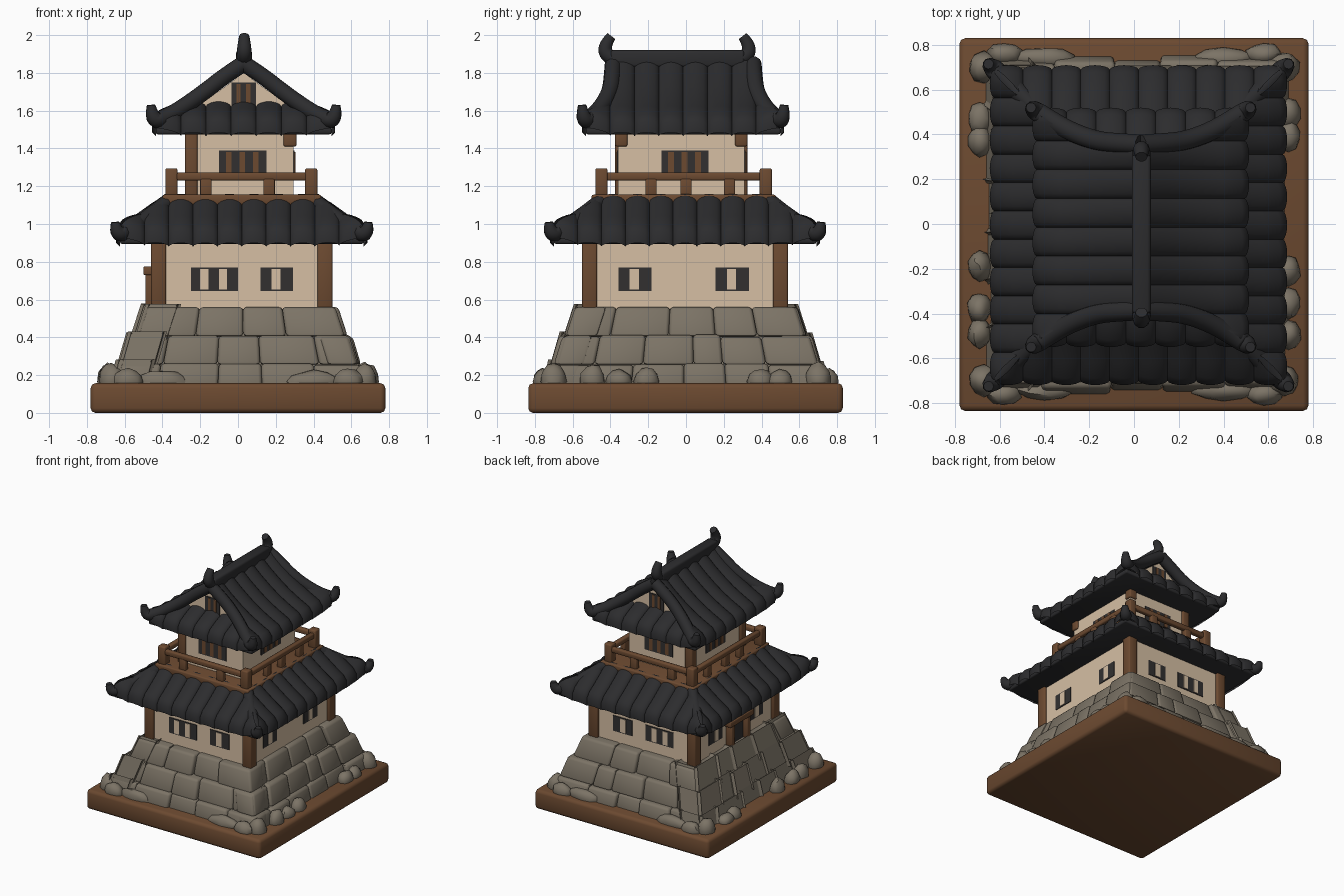
import bpy, bmesh, math, random
from mathutils import Vector, Matrix

random.seed(4)
if "Cube" in bpy.data.objects:
    bpy.data.objects.remove(bpy.data.objects["Cube"])
made = []


def material(name, rgb):
    m = bpy.data.materials.new(name)
    m.use_nodes = True
    m.diffuse_color = (*rgb, 1)
    m.node_tree.nodes["Principled BSDF"].inputs["Base Color"].default_value = (*rgb, 1)
    return m


TILE = material("charcoal tile", (0.025, 0.025, 0.027))
WOOD = material("brown wood", (0.15, 0.068, 0.03))
STONE = material("grey stone", (0.2, 0.172, 0.132))
PLASTER = material("cream plaster", (0.67, 0.52, 0.37))
DARK = material("dark opening", (0.032, 0.03, 0.03))


def finish(name, bm, mat):
    mesh = bpy.data.meshes.new(name)
    bm.to_mesh(mesh)
    bm.free()
    mesh.materials.append(mat)
    ob = bpy.data.objects.new(name, mesh)
    bpy.context.collection.objects.link(ob)
    made.append(ob)
    return ob


def box(name, x, y, z, mat, bevel=0.01):
    bm = bmesh.new()
    bmesh.ops.create_cube(bm, size=1)
    for v in bm.verts:
        v.co = [r[0] if c < 0 else r[1] for r, c in zip((x, y, z), v.co)]
    if bevel:
        bmesh.ops.bevel(bm, geom=bm.edges[:], offset=bevel, segments=2, affect='EDGES', profile=0.5)
    return finish(name, bm, mat)


def tube(name, points, radii, mat=TILE, depth=0.045):
    cu = bpy.data.curves.new(name, 'CURVE')
    cu.dimensions = '3D'
    cu.bevel_depth, cu.bevel_resolution, cu.resolution_u = depth, 3, 5
    cu.use_fill_caps = True
    sp = cu.splines.new('NURBS')
    sp.points.add(len(points) - 1)
    for p, co, r in zip(sp.points, points, radii):
        p.co, p.radius = (*co, 1), r
    sp.order_u, sp.use_endpoint_u = 3, True
    cu.materials.append(mat)
    ob = bpy.data.objects.new(name, cu)
    bpy.context.collection.objects.link(ob)


def interp(pts, x):
    for (a, p), (b, q) in zip(pts, pts[1:]):
        if x <= b and b > a:
            return p + (q - p) * max(0, x - a) / (b - a)
    return pts[-1][1]


def slope(name, centre, angle, dist, half, profile, rolls, limit, bump=0.028):
    """Row of rounded tile rolls following a concave profile of (inset, height)."""
    out = Vector((math.cos(angle), math.sin(angle), 0))
    along = Vector((-out.y, out.x, 0))
    bm = bmesh.new()
    steps = (0, 0.05, 0.17, 0.35, 0.5, 0.65, 0.83, 0.95)
    cols = [(i + t, t) for i in range(rolls) for t in steps] + [(rolls, 0)]
    grid = []
    for pos, t in cols:
        s = half * (2 * pos / rolls - 1)
        lift = 0.04 * abs(s / half) ** 8
        b = bump * math.sqrt(math.sin(math.pi * t))
        line = []
        for inset, z in profile:
            lim = limit(abs(s))
            if inset > lim:
                inset, z = lim, interp(profile[1:], lim)
            co = Vector((*centre, z + lift + b * 0.7)) + out * (dist - inset + b * 0.7) + along * s
            line.append(bm.verts.new(co))
        grid.append(line)
    for a, b in zip(grid, grid[1:]):
        for i in range(len(profile) - 1):
            bm.faces.new((a[i], b[i], b[i + 1], a[i + 1]))
    bmesh.ops.remove_doubles(bm, verts=bm.verts[:], dist=0.0005)
    return finish(name, bm, TILE)


# Ground slab
box("base_slab", (-0.78, 0.78), (-0.835, 0.83), (0, 0.157), WOOD, 0.025)

# Stone foundation: three battered courses of blocks around a core
CX = 0.015
COURSES = [(0.14, 0.265, 0.665, 0.635, 5), (0.255, 0.415, 0.62, 0.575, 5), (0.405, 0.56, 0.55, 0.5, 4)]
for course, (z0, z1, low, high, count) in enumerate(COURSES):
    box("stone_core", (CX - high + 0.03, CX + high - 0.03), (-high - 0.04, high + 0.04), (z0, z1 - 0.01), STONE, 0)
    for side in range(4):
        n = count + side % 2 * -1 + 1
        edges = [-1] + [2 * i / n - 1 + random.uniform(-0.07, 0.07) for i in range(1, n)] + [1]
        turn = Matrix.Rotation(side * math.pi / 2, 3, 'Z')
        d_extra, s_extra = (0, 0.08) if side % 2 == 0 else (0.08, 0)
        for a, b in zip(edges, edges[1:]):
            bm = bmesh.new()
            bmesh.ops.create_cube(bm, size=1)
            push, drop = random.uniform(-0.012, 0.018), random.uniform(0, 0.015)
            for v in bm.verts:
                r = high if v.co.z > 0 else low
                s = (b if v.co.y > 0 else a) * (r + s_extra)
                d = r + d_extra + (push if v.co.x > 0 else -0.16)
                z = z1 - drop * (course < 2) if v.co.z > 0 else z0
                v.co = turn @ Vector((d, s, z)) + Vector((CX, 0, 0))
            bmesh.ops.bevel(bm, geom=bm.edges[:], offset=0.018, segments=2, affect='EDGES', profile=0.5)
            finish("foundation_block", bm, STONE)


# Loose boulders around the foot of the wall
def boulder(x, y, sx, sy, h):
    bm = bmesh.new()
    bmesh.ops.create_icosphere(bm, subdivisions=2, radius=1)
    for v in bm.verts:
        v.co *= random.uniform(0.9, 1.08)
        v.co = (x + v.co.x * sx, y + v.co.y * sy, max(0.14, 0.165 + v.co.z * h))
    finish("boulder", bm, STONE)


for sx in (-1, 1):
    for sy in (-1, 1):
        boulder(sx * 0.67, sy * 0.7, 0.07, 0.07, 0.1)
        boulder(sx * 0.58, sy * 0.76, 0.08, 0.05, 0.07)
        boulder(sx * 0.4, sy * 0.74, 0.14, 0.05, 0.06)
    for y in (-0.52, -0.36, -0.2, 0.36, 0.5):
        boulder(sx * 0.69, y + random.uniform(-0.04, 0.04), 0.055, 0.07, random.uniform(0.05, 0.1))

# Lower storey walls and corner posts
box("lower_walls", (-0.435, 0.475), (-0.525, 0.515), (0.54, 0.92), PLASTER, 0)
for x in (-0.46, 0.42):
    for y in (-0.55, 0.46):
        box("lower_post", (x, x + 0.08), (y, y + 0.08), (0.55, 0.93), WOOD)


def window(side, face, s, width, z, bars, mat):
    """Barred opening: side is the outward axis, face its coordinate."""
    sign = 1 if side[0] == "+" else -1

    def plate(name, a, b, z, t, m):
        depth = sorted((face - sign * 0.01, face + sign * t))
        x, y = (depth, (a, b)) if side[1] == "x" else ((a, b), depth)
        box(name, x, y, z, m, 0)
    plate("window_opening", s - width / 2, s + width / 2, z, 0.005, DARK)
    w = width / (2 * bars + 1)
    for i in range(bars):
        a = s - width / 2 + w * (2 * i + 1)
        plate("window_bar", a, a + w * 0.85, (z[0] + 0.008, z[1] - 0.008), 0.009, mat)


LOW_Z, HIGH_Z = (0.645, 0.77), (1.265, 1.388)
for side, face in (("-y", -0.525), ("+y", 0.515)):
    window(side, face, -0.125, 0.25, LOW_Z, 2, PLASTER)
    window(side, face, 0.205, 0.17, LOW_Z, 1, PLASTER)
for side, face in (("+x", 0.475), ("-x", -0.435)):
    for s in (-0.27, 0.245):
        window(side, face, s, 0.175, LOW_Z, 1, PLASTER)

# Side doorway
for y in (-0.13, 0.07):
    box("door_jamb", (-0.49, -0.42), (y, y + 0.04), (0.55, 0.76), WOOD, 0.006)
box("door_lintel", (-0.5, -0.42), (-0.16, 0.14), (0.73, 0.775), WOOD, 0.006)
box("door_panel", (-0.45, -0.42), (-0.1, 0.08), (0.55, 0.74), DARK, 0)

# Lower hipped roof
LC, LX, LY = (0.02, -0.005), 0.645, 0.695
LOW = [(0, 0.88), (0, 0.94), (0.03, 0.98), (0.1, 1.025), (0.17, 1.075), (0.26, 1.14)]
box("lower_soffit", (LC[0] - LX, LC[0] + LX), (LC[1] - LY, LC[1] + LY), (0.895, 0.93), TILE, 0.01)
for k in range(4):
    dist, half = ((LX, LY), (LY, LX))[k % 2]
    slope("lower_roof_slope", LC, k * math.pi / 2, dist, half, LOW, 11 - k % 2, lambda s, h=half: h - s)
HIP = [(0.39, 0.45, 1.12), (0.5, 0.56, 1.03), (0.6, 0.655, 0.965), (0.665, 0.715, 0.94), (0.67, 0.72, 1.01)]
for sx in (-1, 1):
    for sy in (-1, 1):
        tube("lower_hip_ridge", [(LC[0] + sx * x, LC[1] + sy * y, z) for x, y, z in HIP], (0.9, 0.95, 1, 1, 0.5))

# Balcony with railing
box("balcony_floor", (-0.4, 0.44), (-0.5, 0.475), (1.1, 1.155), WOOD)
for y in (-0.475, 0.405):
    box("rail", (-0.36, 0.4), (y, y + 0.04), (1.23, 1.272), WOOD)
    for x in (-0.17, 0.165):
        box("rail_stub", (x - 0.03, x + 0.03), (y, y + 0.04), (1.14, 1.24), WOOD, 0.006)
for x in (-0.372, 0.37):
    box("rail", (x, x + 0.04), (-0.45, 0.42), (1.23, 1.272), WOOD)
    for y in (-0.185, 0.0, 0.23):
        box("rail_stub", (x, x + 0.04), (y - 0.03, y + 0.03), (1.14, 1.24), WOOD, 0.006)
for x in (-0.385, 0.355):
    for y in (-0.48, 0.39):
        box("rail_post", (x, x + 0.065), (y, y + 0.065), (1.14, 1.295), WOOD)

# Upper storey
box("upper_walls", (-0.26, 0.295), (-0.36, 0.31), (1.14, 1.5), PLASTER, 0)
for y in (-0.375, 0.26):
    box("upper_post", (-0.28, -0.215), (y, y + 0.065), (1.14, 1.49), WOOD)
    box("upper_bracket", (0.24, 0.31), (y, y + 0.065), (1.41, 1.49), WOOD)
for side, face, s in (("-y", -0.36, 0.025), ("+y", 0.31, 0.025), ("+x", 0.295, -0.005), ("-x", -0.26, -0.005)):
    window(side, face, s, 0.25, HIGH_Z, 3, WOOD)

# Upper gabled roof with skirt
UC, UX, UY = (0.03, -0.015), 0.465, 0.515
SIDE = [(0, 1.465), (0, 1.52), (0.03, 1.56), (0.12, 1.605), (0.2, 1.65), (0.28, 1.705), (0.37, 1.775), (0.465, 1.86)]
SKIRT = [(0, 1.465), (0, 1.52), (0.03, 1.56), (0.1, 1.595), (0.2, 1.635)]
VERGE = [(0, 0.465), (0.36, 0.465), (0.39, 0.28), (0.43, 0.15), (0.515, 0)]
box("upper_soffit", (UC[0] - UX, UC[0] + UX), (UC[1] - UY, UC[1] + UY), (1.475, 1.51), TILE, 0.01)
for k in (0, 2):
    slope("upper_roof_slope", UC, k * math.pi / 2, UX, UY, SIDE, 8, lambda s: interp(VERGE, s))
    slope("gable_skirt", UC, (k + 1) * math.pi / 2, UY, UX, SKIRT, 7, lambda s: UX - s)
EDGE = [(0, 0.37, 1.85), (0.1, 0.375, 1.785), (0.2, 0.385, 1.705), (0.32, 0.43, 1.62),
        (0.42, 0.49, 1.56), (0.485, 0.53, 1.545), (0.49, 0.535, 1.63)]
for sx in (-1, 1):
    for sy in (-1, 1):
        tube("verge_ridge", [(UC[0] + sx * x, UC[1] + sy * y, z) for x, y, z in EDGE], (1, 1, 1, 1, 1, 1, 0.5))

# Gable infill
bm = bmesh.new()
tri = [[bm.verts.new((UC[0] + x, y, z)) for x, z in ((-0.3, 1.58), (0.3, 1.58), (0, 1.8))] for y in (-0.365, 0.335)]
bm.faces.new(tri[0])
bm.faces.new(tri[1][::-1])
for i in range(3):
    j = (i + 1) % 3
    bm.faces.new((tri[0][j], tri[0][i], tri[1][i], tri[1][j]))
finish("gable_wall", bm, PLASTER)
window("-y", -0.365, 0.03, 0.13, (1.62, 1.75), 2, WOOD)
window("+y", 0.335, 0.03, 0.13, (1.62, 1.75), 2, WOOD)

# Ridge beam and curled finials
box("ridge_beam", (-0.01, 0.075), (-0.4, 0.31), (1.83, 1.92), TILE, 0.015)
for end, out in ((-0.4, -1), (0.305, 1)):
    path = [(0.033, end - out * 0.03, 1.87), (0.033, end + out * 0.025, 1.89),
            (0.033, end + out * 0.03, 1.95), (0.033, end - out * 0.005, 1.995)]
    tube("ridge_finial", path, (0.9, 0.9, 0.8, 0.6))

# Smooth shading that keeps hard edges
bpy.ops.object.select_all(action='DESELECT')
for ob in made:
    ob.select_set(True)
bpy.context.view_layer.objects.active = made[0]
bpy.ops.object.shade_smooth_by_angle(angle=math.radians(48))
